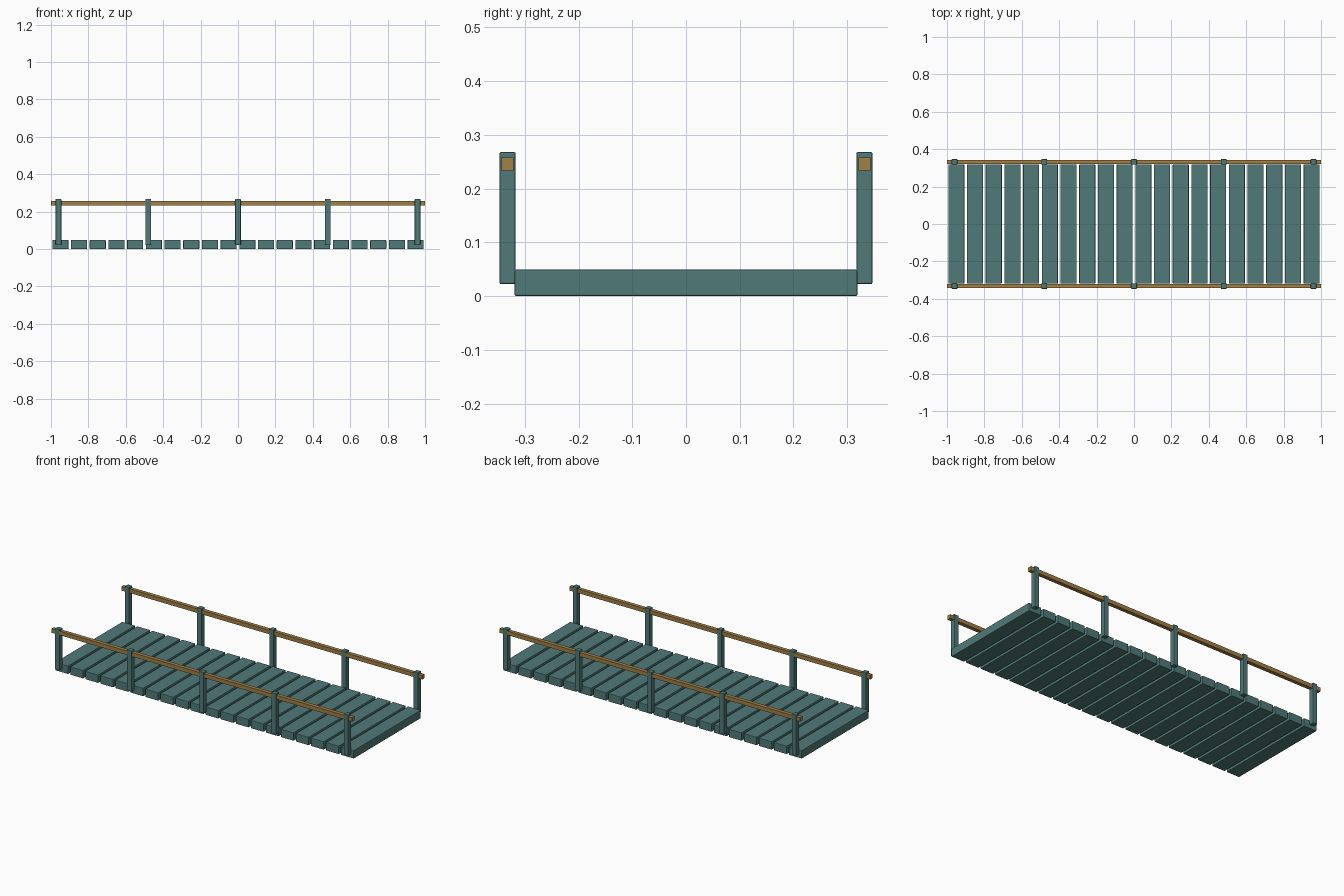
import bpy

default = bpy.data.objects.get("Cube")
if default:
    bpy.data.objects.remove(default, do_unlink=True)


def material(name, colour):
    mat = bpy.data.materials.new(name)
    mat.use_nodes = True
    mat.diffuse_color = colour
    mat.node_tree.nodes["Principled BSDF"].inputs["Base Color"].default_value = colour
    return mat


teal = material("teal_paint", (0.08, 0.195, 0.19, 1))
wood = material("golden_wood", (0.36, 0.215, 0.06, 1))


def box(name, centre, size, mat, bevel=0.0):
    bpy.ops.mesh.primitive_cube_add(size=1, location=centre)
    obj = bpy.context.object
    obj.name = name
    obj.scale = size
    bpy.ops.object.transform_apply(location=False, rotation=False, scale=True)
    obj.data.materials.append(mat)
    if bevel:
        mod = obj.modifiers.new("soft_edges", "BEVEL")
        mod.width = bevel
        mod.segments = 2
    return obj


# Deck planks laid across the walkway
PLANKS = 20
pitch = 2 / PLANKS
for i in range(PLANKS):
    x = -1 + pitch * (i + 0.5)
    box(f"deck_plank_{i + 1}", (x, 0, 0.0245), (0.086, 0.638, 0.049), teal, 0.003)

# Posts and handrail on each side
for side, y in (("front", -0.332), ("back", 0.332)):
    for i in range(5):
        box(f"{side}_post_{i + 1}", (0.48 * (i - 2), y, 0.145),
            (0.03, 0.03, 0.246), teal, 0.003)
    box(f"{side}_handrail", (0, y, 0.246), (2, 0.023, 0.024), wood)
